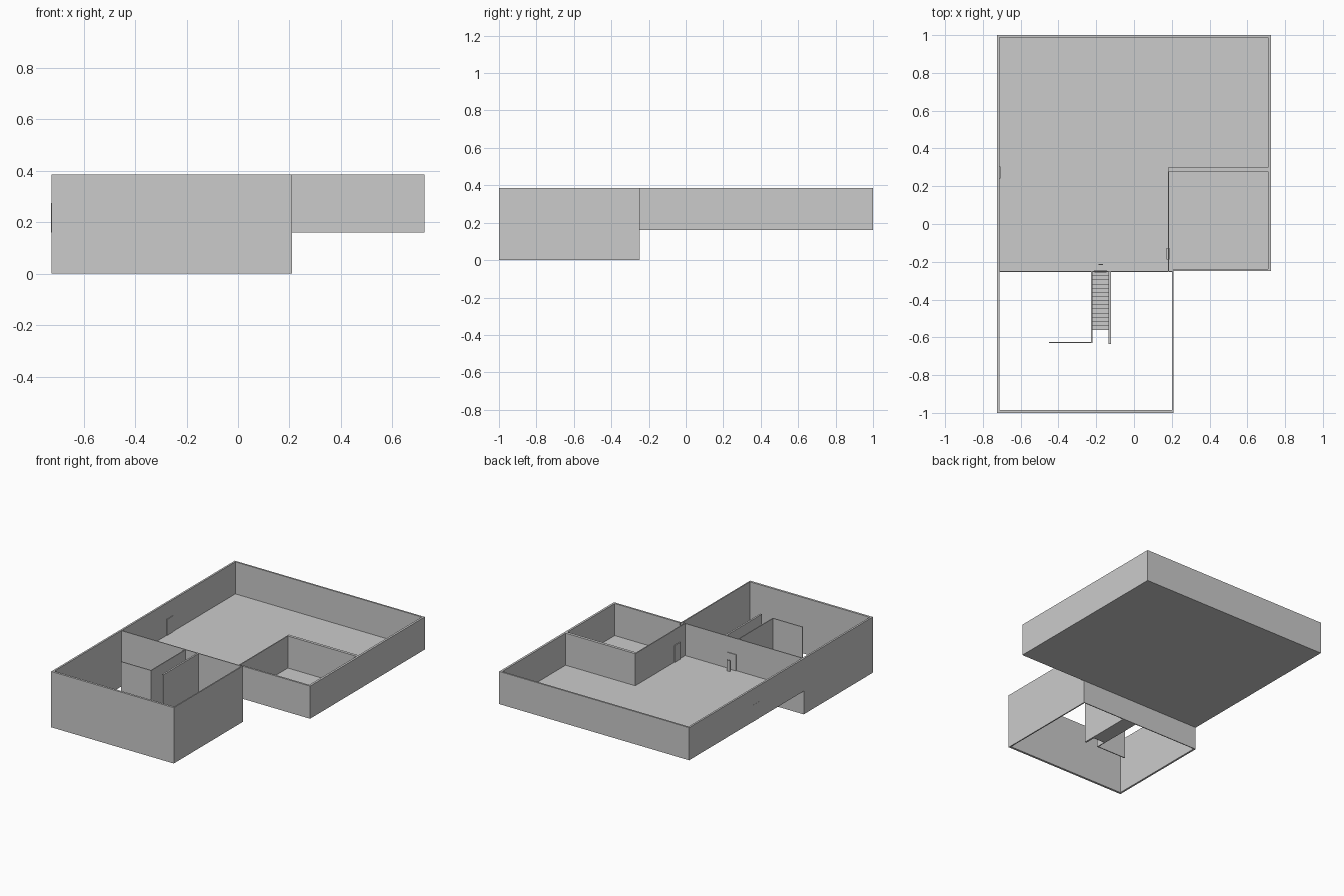
import bpy, bmesh

if "Cube" in bpy.data.objects:
    bpy.data.objects.remove(bpy.data.objects["Cube"])

TOP = 0.385      # wall top
FLOOR = 0.16     # upper floor level


def box(name, x0, x1, y0, y1, z0, z1):
    """Axis-aligned box from its limits."""
    bm = bmesh.new()
    bmesh.ops.create_cube(bm, size=1)
    for v in bm.verts:
        v.co.x = x1 if v.co.x > 0 else x0
        v.co.y = y1 if v.co.y > 0 else y0
        v.co.z = z1 if v.co.z > 0 else z0
    return finish(name, bm)


def finish(name, bm):
    bmesh.ops.recalc_face_normals(bm, faces=bm.faces)
    mesh = bpy.data.meshes.new(name)
    bm.to_mesh(mesh)
    bm.free()
    obj = bpy.data.objects.new(name, mesh)
    bpy.context.collection.objects.link(obj)
    return obj


def wall(name, x0, x1, y0, y1, z0=FLOOR):
    return box(name, x0, x1, y0, y1, z0, TOP)


# Upper storey: floor slab and outer walls
box("upper_floor", -0.725, 0.725, -0.25, 1.0, FLOOR, FLOOR + 0.004)
wall("upper_left_wall", -0.725, -0.712, -0.25, 1.0)
wall("upper_right_wall", 0.71, 0.725, -0.25, 1.0)
wall("upper_back_wall", -0.712, 0.71, 0.988, 1.0)

# Corner room partitions
wall("room_front_wall", 0.21, 0.71, -0.25, -0.237)
wall("room_side_wall", 0.179, 0.186, -0.25, 0.298)
wall("room_back_wall", 0.186, 0.71, 0.278, 0.298)

# Lower entrance room, open underneath
wall("lower_left_wall", -0.725, -0.712, -1.0, -0.25, 0)
wall("lower_front_wall", -0.712, 0.21, -1.0, -0.985, 0)
wall("lower_right_wall", 0.202, 0.21, -0.985, -0.25, 0)
wall("dividing_wall", -0.725, 0.21, -0.254, -0.248, 0)

# Walls around the stairs
wall("stair_left_wall", -0.227, -0.221, -0.631, -0.254, 0)
wall("stair_right_wall", -0.134, -0.122, -0.635, -0.254, 0)
wall("stair_return_wall", -0.45, -0.221, -0.631, -0.625, 0)

# Stairs: stepped profile extruded sideways
STEPS, Y0, Y1 = 14, -0.56, -0.254
profile = [(Y0, 0)]
for i in range(STEPS):
    z = FLOOR * (i + 1) / STEPS
    profile.append((Y0 + (Y1 - Y0) * i / STEPS, z))
    profile.append((Y0 + (Y1 - Y0) * (i + 1) / STEPS, z))
profile.append((Y1, 0))
bm = bmesh.new()
face = bm.faces.new([bm.verts.new((-0.221, y, z)) for y, z in profile[:1] + profile[1:]])
ext = bmesh.ops.extrude_face_region(bm, geom=[face])
for v in ext["geom"]:
    if isinstance(v, bmesh.types.BMVert):
        v.co.x = -0.134
finish("stairs", bm)

# Doors set slightly proud of their walls
box("entrance_door", -0.726, -0.708, 0.24, 0.305, FLOOR, 0.275)
box("room_door", 0.173, 0.189, -0.187, -0.127, FLOOR, 0.28)
box("stair_door", -0.21, -0.145, -0.258, -0.243, FLOOR, 0.275)
box("stair_door_post", -0.187, -0.164, -0.217, -0.212, FLOOR, 0.24)
